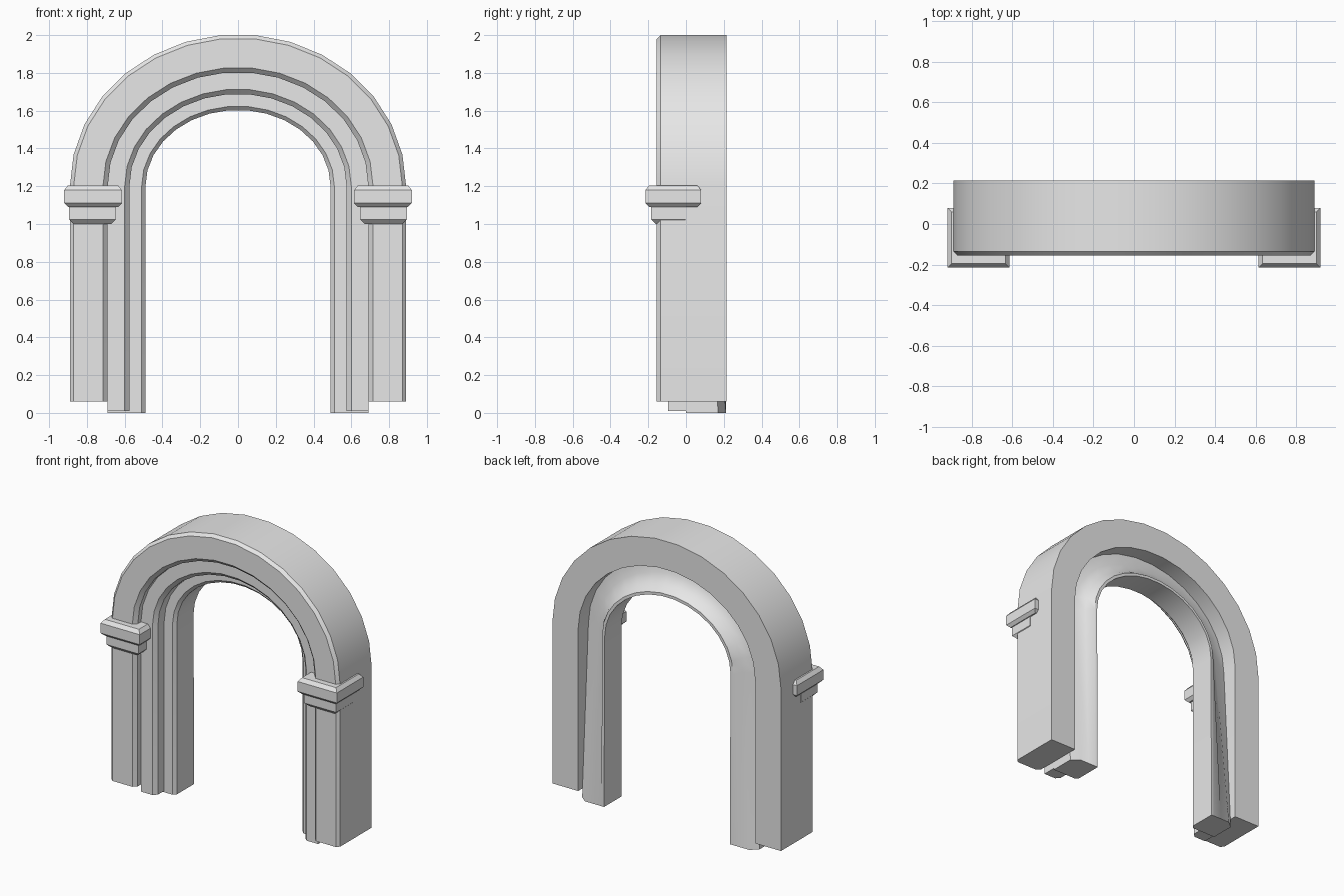
import bpy, bmesh, math

cube = bpy.data.objects.get("Cube")
if cube:
    bpy.data.objects.remove(cube, do_unlink=True)

stone = bpy.data.materials.new("grey_stone")
stone.use_nodes = True
grey = (0.8, 0.8, 0.8, 1)
stone.diffuse_color = grey
stone.node_tree.nodes["Principled BSDF"].inputs["Base Color"].default_value = grey

SPRING = 1.2      # height where the legs turn into the arch
FLATTEN = 0.086   # the arch rises a little less than its half width
SEGMENTS = 15


def finish(name, bm):
    bmesh.ops.recalc_face_normals(bm, faces=bm.faces)
    mesh = bpy.data.meshes.new(name)
    bm.to_mesh(mesh)
    bm.free()
    mesh.materials.append(stone)
    obj = bpy.data.objects.new(name, mesh)
    bpy.context.collection.objects.link(obj)
    bpy.ops.object.select_all(action="DESELECT")
    obj.select_set(True)
    bpy.context.view_layer.objects.active = obj
    bpy.ops.object.shade_smooth_by_angle(angle=math.radians(35))
    return obj


def sweep_arch(name, profile, bottom, foot_profile=None):
    """Sweep a closed (radius, y) profile up one leg, over the arch and down."""
    foot = foot_profile or profile
    bm = bmesh.new()
    rows = [[bm.verts.new((r, y, bottom)) for r, y in foot]]
    for i in range(SEGMENTS + 1):
        a = math.pi * i / SEGMENTS
        rows.append([bm.verts.new((r * math.cos(a), y,
                                   SPRING + (r - FLATTEN) * math.sin(a)))
                     for r, y in profile])
    rows.append([bm.verts.new((-r, y, bottom)) for r, y in foot])
    n = len(profile)
    for lower, upper in zip(rows, rows[1:]):
        for j in range(n):
            k = (j + 1) % n
            bm.faces.new((lower[j], lower[k], upper[k], upper[j]))
    bm.faces.new(rows[0])
    bm.faces.new(rows[-1])
    return finish(name, bm)


def tapered_block(name, x, y, levels):
    """Stack rectangles of (z, inset) to make a block with sloped edges."""
    bm = bmesh.new()
    rows = []
    for z, d in levels:
        corners = ((x[0] + d, y[0] + d), (x[1] - d, y[0] + d),
                   (x[1] - d, y[1] - d), (x[0] + d, y[1] - d))
        rows.append([bm.verts.new((cx, cy, z)) for cx, cy in corners])
    for lower, upper in zip(rows, rows[1:]):
        for j in range(4):
            k = (j + 1) % 4
            bm.faces.new((lower[j], lower[k], upper[k], upper[j]))
    bm.faces.new(rows[0])
    bm.faces.new(rows[-1])
    return finish(name, bm)


# Wide outer band with chamfered front edges
sweep_arch("outer_arch", [(0.89, 0.215), (0.89, -0.135), (0.87, -0.155),
                          (0.715, -0.155), (0.69, -0.13), (0.69, 0.215)], 0.06)

# Middle step
sweep_arch("middle_arch", [(0.69, 0.02), (0.69, -0.095), (0.6, -0.095),
                           (0.575, -0.07), (0.575, 0.02)], 0.01)

# Inner step, hollowed at the back over the arch and squared off at the feet
sweep_arch("inner_arch",
           [(0.69, 0.0), (0.51, 0.0), (0.49, 0.02), (0.49, 0.205),
            (0.51, 0.205), (0.545, 0.15), (0.61, 0.11), (0.69, 0.1)], 0.0,
           [(0.69, 0.0), (0.51, 0.0), (0.49, 0.02), (0.49, 0.212),
            (0.51, 0.212), (0.57, 0.212), (0.64, 0.212), (0.69, 0.17)])

# Capitals on both legs
for side, s in (("left", 1), ("right", -1)):
    def span(a, b):
        return sorted((s * a, s * b))
    tapered_block(side + "_capital_top", span(0.615, 0.92), (-0.215, 0.08),
                  [(1.09, 0.02), (1.11, 0), (1.18, 0), (1.205, 0.02)])
    tapered_block(side + "_capital_neck", span(0.645, 0.894), (-0.185, 0.0),
                  [(1.0, 0.025), (1.025, 0), (1.1, 0)])
